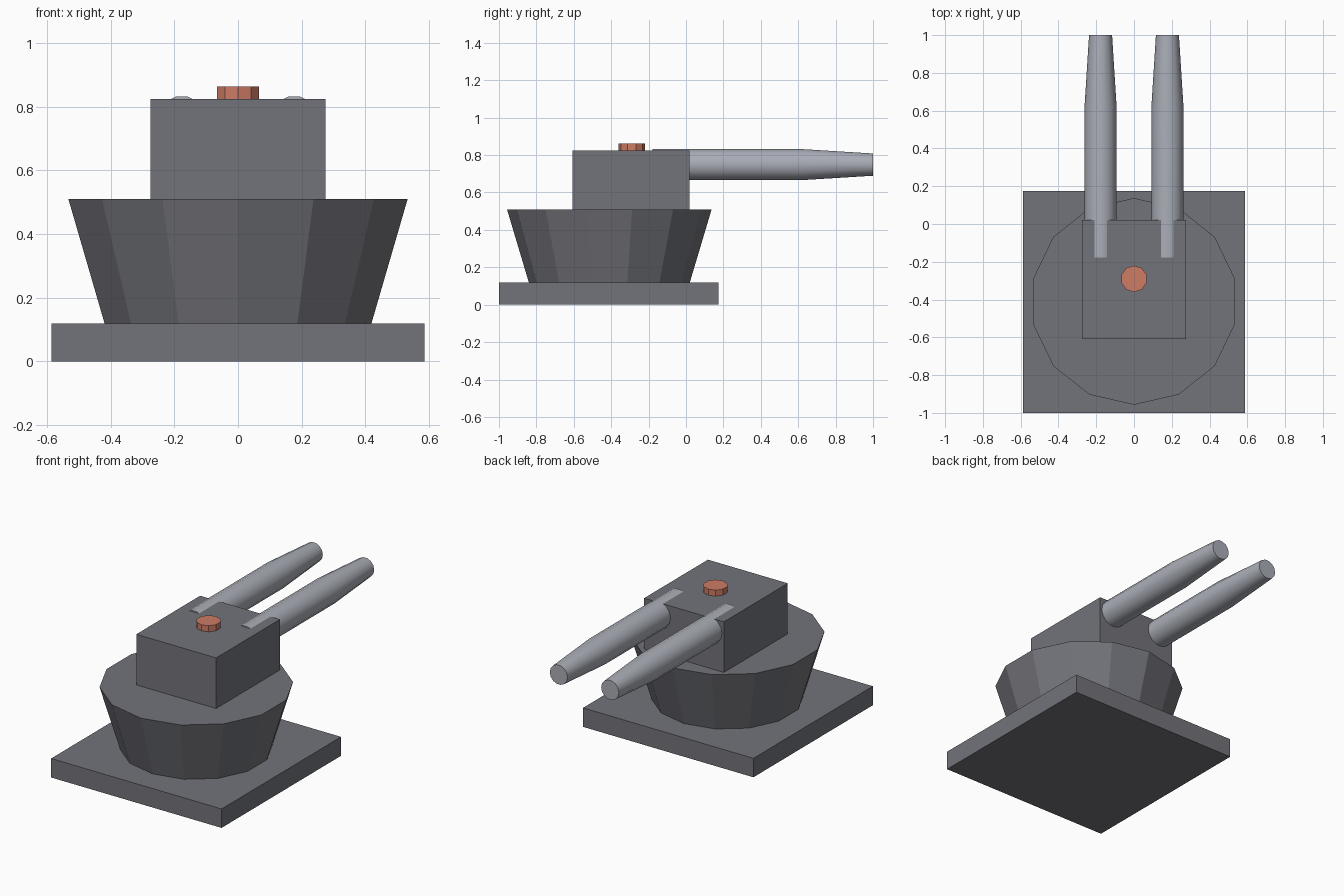
import bpy, bmesh, math
from mathutils import Matrix, Vector

cube = bpy.data.objects.get("Cube")
if cube:
    bpy.data.objects.remove(cube, do_unlink=True)


def material(name, colour):
    m = bpy.data.materials.new(name)
    m.use_nodes = True
    m.diffuse_color = (*colour, 1)
    bsdf = next(n for n in m.node_tree.nodes if n.type == 'BSDF_PRINCIPLED')
    bsdf.inputs["Base Color"].default_value = (*colour, 1)
    return m


dark_grey = material("dark grey", (0.17, 0.172, 0.195))
light_grey = material("light grey", (0.40, 0.42, 0.47))
red = material("dull red", (0.62, 0.20, 0.13))


def finish(name, bm, mat):
    bmesh.ops.recalc_face_normals(bm, faces=bm.faces)
    mesh = bpy.data.meshes.new(name)
    bm.to_mesh(mesh)
    bm.free()
    mesh.materials.append(mat)
    obj = bpy.data.objects.new(name, mesh)
    bpy.context.collection.objects.link(obj)
    return obj


def box(name, low, high, mat):
    low, high = Vector(low), Vector(high)
    bm = bmesh.new()
    bmesh.ops.create_cube(bm, size=1)
    bmesh.ops.scale(bm, vec=high - low, verts=bm.verts)
    bmesh.ops.translate(bm, vec=(low + high) / 2, verts=bm.verts)
    return finish(name, bm, mat)


def lathe(name, profile, sides, turn, matrix, mat):
    """Closed solid from (radius, height) rings around local z."""
    bm = bmesh.new()
    rings = []
    for r, h in profile:
        angles = [turn + 2 * math.pi * i / sides for i in range(sides)]
        rings.append([bm.verts.new((r * math.cos(a), r * math.sin(a), h))
                      for a in angles])
    for a, b in zip(rings, rings[1:]):
        for i in range(sides):
            j = (i + 1) % sides
            bm.faces.new((a[i], a[j], b[j], b[i]))
    bm.faces.new(rings[0])
    bm.faces.new(rings[-1])
    bm.transform(matrix)
    return finish(name, bm, mat)


# Square base and flared drum
box("base_plate", (-0.587, -1, 0), (0.587, 0.175, 0.118), dark_grey)
lathe("drum", [(0.43, 0.118), (0.547, 0.51)], 14, math.pi / 2,
      Matrix.Translation((0, -0.41, 0)), dark_grey)

# Gun housing with a hatch on top
box("gun_housing", (-0.275, -0.608, 0.51), (0.275, 0.02, 0.825), dark_grey)
lathe("hatch", [(0.07, 0.825), (0.07, 0.863)], 10, math.pi / 2,
      Matrix.Translation((0, -0.29, 0)), red)

# Twin tapered barrels, sunk into the housing and pointing back
for side, x in (("left", 0.177), ("right", -0.177)):
    place = Matrix.Translation((x, 0, 0.749)) @ Matrix.Rotation(-math.pi / 2, 4, 'X')
    barrel = lathe(side + "_barrel", [(0.085, -0.178), (0.085, 0.62), (0.061, 1)],
                   14, 0, place, light_grey)
    bpy.ops.object.select_all(action='DESELECT')
    barrel.select_set(True)
    bpy.context.view_layer.objects.active = barrel
    bpy.ops.object.shade_smooth_by_angle(angle=math.radians(30))
